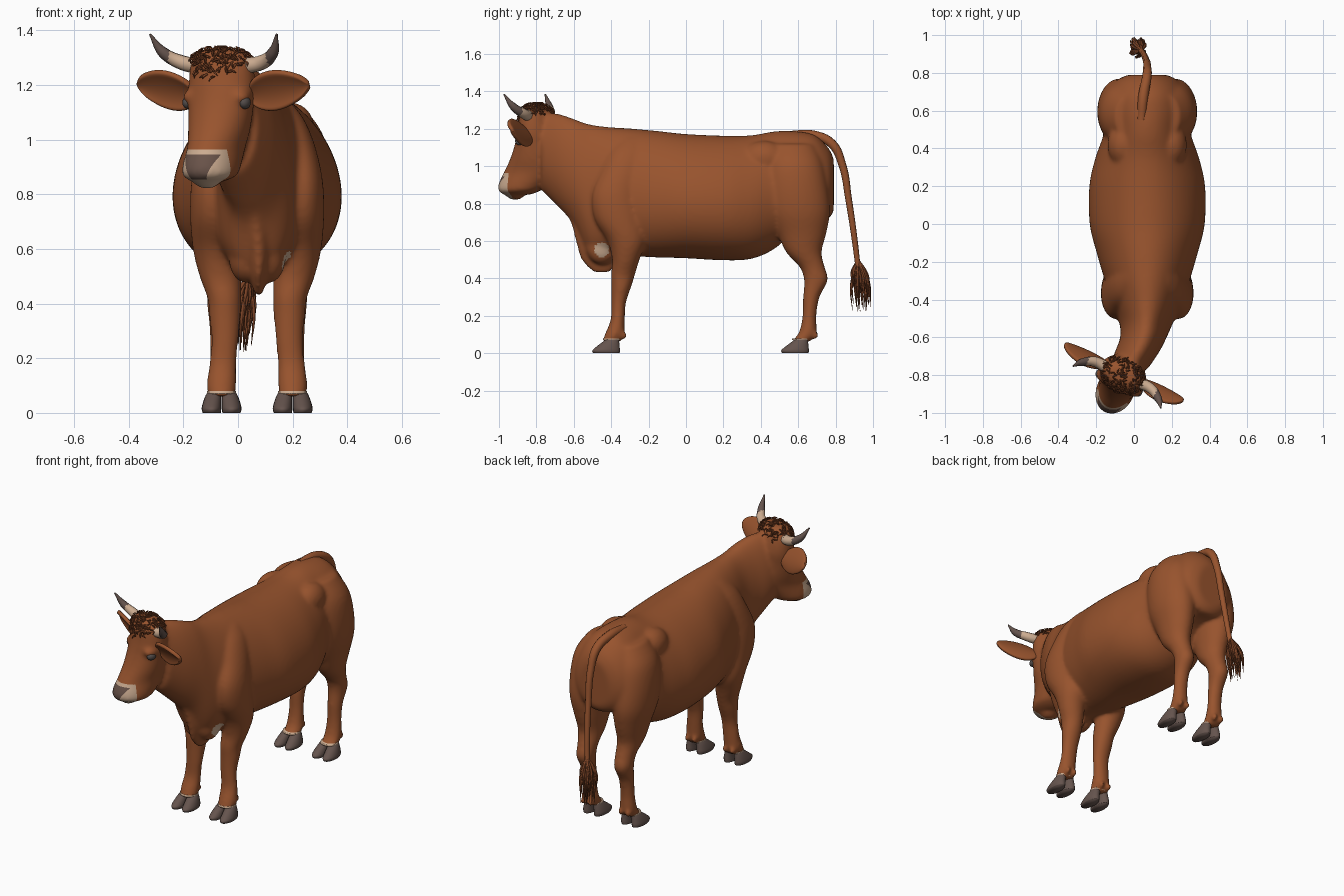
import bpy, bmesh, math, random
from mathutils import Matrix, Vector
from mathutils.bvhtree import BVHTree

random.seed(4)
default_cube = bpy.data.objects.get("Cube")
if default_cube:
    bpy.data.objects.remove(default_cube)

MID = 0.07                                   # the body's middle plane in x
HEAD = Matrix.Translation((-0.06, -0.8, 0)) @ Matrix.Rotation(math.radians(-25.5), 4, 'Z')


def material(name, colour):
    mat = bpy.data.materials.new(name)
    mat.use_nodes = True
    mat.diffuse_color = (*colour, 1)
    shader = mat.node_tree.nodes["Principled BSDF"]
    shader.inputs["Base Color"].default_value = (*colour, 1)
    shader.inputs["Roughness"].default_value = 0.8
    return mat


HIDE = material("red_brown_hide", (0.315, 0.088, 0.027))
HAIR = material("dark_brown_hair", (0.2, 0.056, 0.019))
CREAM = material("cream", (0.6, 0.41, 0.28))
NOSE = material("nose_grey_brown", (0.14, 0.085, 0.066))
HOOF = material("hoof_grey", (0.13, 0.088, 0.075))
EYE = material("eye_grey", (0.09, 0.075, 0.07))


def finish(name, mesh, *mats):
    """Wrap a mesh in a smooth-shaded object with the given materials."""
    obj = bpy.data.objects.new(name, mesh)
    bpy.context.collection.objects.link(obj)
    for mat in mats:
        mesh.materials.append(mat)
    mesh.shade_smooth()
    return obj


def finish_bmesh(name, bm, *mats):
    bmesh.ops.recalc_face_normals(bm, faces=bm.faces)
    mesh = bpy.data.meshes.new(name)
    bm.to_mesh(mesh)
    bm.free()
    return finish(name, mesh, *mats)


def evaluated_mesh(obj):
    """Bake an object's modifiers or curve into a mesh and remove the source."""
    graph = bpy.context.evaluated_depsgraph_get()
    mesh = bpy.data.meshes.new_from_object(obj.evaluated_get(graph))
    mesh.materials.clear()
    bpy.data.objects.remove(obj)
    return mesh


def refine(rows, steps=4):
    """Catmull-Rom interpolation between profile rows."""
    out = []
    last = len(rows) - 1
    for i in range(last):
        a, b, c, d = (rows[max(0, min(last, i + k))] for k in (-1, 0, 1, 2))
        for s in range(steps):
            t = s / steps
            out.append([q + 0.5 * t * (r - p + t * (2 * p - 5 * q + 4 * r - u + t * (3 * (q - r) + u - p)))
                        for p, q, r, u in zip(a, b, c, d)])
    return out + [rows[last]]


def loft(bm, rows, axis='z', place=Matrix(), sides=64, egg=0):
    """Skin ellipses; each row is position, centre, radius, centre, radius."""
    rings = []
    for t, c1, r1, c2, r2 in refine(rows):
        ring = []
        for k in range(sides):
            angle = math.tau * k / sides
            u = c1 + r1 * math.cos(angle) * (1 - egg * math.sin(angle))
            v = c2 + r2 * math.sin(angle)
            ring.append(bm.verts.new(place @ Vector((u, v, t) if axis == 'z' else (u, t, v))))
        rings.append(ring)
    for low, high in zip(rings, rings[1:]):
        for k in range(sides):
            n = (k + 1) % sides
            bm.faces.new((low[k], low[n], high[n], high[k]))
    bm.faces.new(rings[0][::-1])
    bm.faces.new(rings[-1])


def blob(bm, centre, radii, place=Matrix()):
    matrix = place @ Matrix.Translation(centre) @ Matrix.Diagonal((*radii, 1))
    bmesh.ops.create_uvsphere(bm, u_segments=24, v_segments=16, radius=1, matrix=matrix)


def tubes(name, paths, mats, place=Matrix(), steps=8, roundness=3):
    """Tapered tubes through points given as x, y, z, radius."""
    curve = bpy.data.curves.new(name, 'CURVE')
    curve.dimensions, curve.bevel_depth = '3D', 1
    curve.bevel_resolution, curve.resolution_u = roundness, steps
    curve.use_fill_caps = True
    for path in paths:
        spline = curve.splines.new('BEZIER')
        spline.bezier_points.add(len(path) - 1)
        for point, (x, y, z, r) in zip(spline.bezier_points, path):
            point.co, point.radius = place @ Vector((x, y, z)), r
            point.handle_left_type = point.handle_right_type = 'AUTO'
    source = bpy.data.objects.new(name + "_path", curve)
    bpy.context.collection.objects.link(source)
    return finish(name, evaluated_mesh(source), *mats)


# Torso and neck, from rump to nape, fuller below than above
bm = bmesh.new()
loft(bm, [(.79, MID, .1, .9, .14), (.76, MID, .16, .91, .19), (.69, MID, .2, .94, .225),
          (.6, MID, .22, .93, .255), (.48, MID, .228, .875, .312), (.35, MID, .272, .835, .33),
          (.2, MID, .304, .83, .333), (0, MID, .302, .84, .332), (-.15, MID, .266, .85, .338),
          (-.3, MID, .222, .86, .342), (-.42, MID, .18, .86, .35), (-.52, .065, .142, .875, .35),
          (-.6, .05, .122, .97, .283), (-.68, .015, .116, 1.03, .25), (-.77, -.03, .1, 1.08, .21)],
     axis='y', egg=0.13)
# Dewlap and brisket
loft(bm, [(.43, .075, .014, -.45, .045), (.5, .075, .03, -.46, .1), (.6, .075, .045, -.48, .11),
          (.72, .06, .045, -.52, .105), (.84, .03, .03, -.61, .1), (.95, .02, .03, -.64, .06)])
# Head, from poll to upper lip, with chin
loft(bm, [(1.33, 0, .06, 0, .035), (1.295, 0, .113, 0, .075), (1.2, 0, .128, .005, .097),
          (1.12, 0, .122, -.005, .107), (1.04, 0, .112, -.02, .124), (.97, 0, .098, -.045, .138),
          (.91, 0, .1, -.08, .134), (.87, 0, .097, -.1, .116), (.848, 0, .06, -.115, .075)], place=HEAD)
blob(bm, (0, -.125, .85), (.05, .05, .03), HEAD)
# Legs with dewclaws, chest muscles, hips, brows
FORE = [(.06, .13, .05, -.4, .05), (.11, .13, .054, -.38, .05), (.18, .125, .05, -.365, .038),
        (.27, .118, .05, -.36, .039), (.36, .118, .058, -.345, .054), (.42, .12, .062, -.337, .064),
        (.5, .135, .076, -.322, .073), (.6, .15, .085, -.318, .102), (.72, .16, .085, -.36, .13),
        (.85, .165, .075, -.375, .125), (.98, .145, .066, -.34, .11), (1.08, .11, .058, -.31, .1),
        (1.15, .07, .04, -.28, .08)]
HIND = [(.06, .13, .05, .61, .05), (.11, .13, .05, .65, .047), (.2, .13, .043, .66, .037),
        (.3, .13, .044, .67, .044), (.39, .13, .052, .695, .064), (.46, .13, .057, .675, .067),
        (.54, .135, .072, .63, .095), (.64, .14, .09, .62, .13), (.76, .147, .112, .605, .165),
        (.9, .147, .116, .59, .165), (1.02, .13, .11, .58, .15), (1.12, .1, .07, .57, .11)]
for side in (-1, 1):
    for leg, heel in ((FORE, -.335), (HIND, .69)):
        loft(bm, [(z, MID + side * dx, rx, y, ry) for z, dx, rx, y, ry in leg])
        for s in (-1, 1):
            blob(bm, (MID + side * .13 + s * .026, heel, .095), (.015, .02, .022))
    blob(bm, (MID + side * .045, -.45, .575), (.06, .085, .1))
    blob(bm, (MID + side * .125, .42, 1.04), (.085, .12, .095))
    blob(bm, (side * .097, -.037, 1.155), (.036, .045, .03), HEAD)

# Fuse the parts into one continuous skin
rough = finish_bmesh("rough_skin", bm)
remesh = rough.modifiers.new("fuse", 'REMESH')
remesh.mode, remesh.voxel_size = 'VOXEL', 0.011
relax = rough.modifiers.new("relax", 'SMOOTH')
relax.factor, relax.iterations = 0.5, 10
skin = evaluated_mesh(rough)

# Cut crisp borders for the pale muzzle and the nose pad, then colour by region
bm = bmesh.new()
bm.from_mesh(skin)
to_head = HEAD.inverted()
SLANT, PAD_LOW, PAD_HIGH = 0.45, 0.853, 0.945
borders = [((0, 0, .963), (0, 0, 1)), ((0, -.125, 0), (0, 1, 0)), ((0, 0, PAD_HIGH), (0, 0, 1)),
           ((0, 0, PAD_LOW), (0, 0, 1)), ((.03, 0, PAD_LOW), (1, 0, -SLANT)),
           ((-.03, 0, PAD_LOW), (1, 0, SLANT))]
for point, normal in borders:
    faces = [f for f in bm.faces if (p := to_head @ f.calc_center_median()).y < -.08 and p.z < 1]
    around = {v for f in faces for v in f.verts} | {e for f in faces for e in f.edges}
    bmesh.ops.bisect_plane(bm, geom=list(around) + faces, plane_co=HEAD @ Vector(point),
                           plane_no=HEAD.to_3x3() @ Vector(normal))
for face in bm.faces:
    centre = face.calc_center_median()
    p = to_head @ centre
    if p.y < -.125 and p.z < .963:
        pad = p.y < -.155 and PAD_LOW < p.z < PAD_HIGH and abs(p.x) < .03 + SLANT * (p.z - PAD_LOW)
        face.material_index = 2 if pad else 1
    elif MID < centre.x < .2 and math.hypot(centre.y + .45, centre.z - .553) < .04:
        face.material_index = 1               # pale brisket spot
surface = BVHTree.FromBMesh(bm)
finish_bmesh("body", bm, HIDE, CREAM, NOSE)

# Hooves: two claws and a pale coronet on each foot
for leg_name, toe_y in (("front", -.425), ("hind", .585)):
    for side_name, side in (("right", -1), ("left", 1)):
        foot = Matrix.Translation((MID + side * .13, toe_y, 0))
        claws, coronet = bmesh.new(), bmesh.new()
        for s in (-1, 1):
            loft(claws, [(0, s * .036, .033, 0, .07), (.015, s * .037, .036, -.002, .074),
                         (.035, s * .035, .034, .008, .062), (.058, s * .031, .03, .022, .046),
                         (.078, s * .026, .025, .034, .032)], place=foot, sides=20)
        loft(coronet, [(.07, 0, .053, .03, .05), (.08, 0, .053, .033, .05)], place=foot)
        finish_bmesh(f"{leg_name}_{side_name}_hoof", claws, HOOF)
        finish_bmesh(f"{leg_name}_{side_name}_coronet", coronet, CREAM)

# Horns, ears and eyes, mirrored across the turned head
for side_name, side in (("right", -1), ("left", 1)):
    path = [(side * .09, 0, 1.268, .031), (side * .165, 0, 1.283, .027),
            (side * .222, -.03, 1.318, .021), (side * .257, -.07, 1.385, .004)]
    horn = tubes(side_name + "_horn", [path], (CREAM, HOOF), HEAD, steps=12)
    for poly in horn.data.polygons:
        poly.material_index = int(abs((to_head @ poly.center).x) > .198)

    bm = bmesh.new()
    blob(bm, (side * .115, -.043, 1.135), (.02, .027, .023), HEAD)
    finish_bmesh(side_name + "_eye", bm, EYE)

    # Cupped leaf: the upper rim leans forward, the lower rim back
    bm = bmesh.new()
    grid = []
    for i in range(13):
        u = i / 12
        half = .012 + .06 * math.sin(math.pi * u ** 0.85) ** 0.7 if i < 12 else .006
        row = []
        for j in range(-5, 6):
            v = j / 5
            spot = Vector((side * (.1 + .25 * u), .015 - .3 * half * v * v - .5 * half * v,
                           1.16 + .04 * u + half * v))
            row.append(bm.verts.new(HEAD @ spot))
        grid.append(row)
    for a, b in zip(grid, grid[1:]):
        for k in range(len(a) - 1):
            bm.faces.new((a[k], a[k + 1], b[k + 1], b[k]))
    ear = finish_bmesh(side_name + "_ear", bm, HIDE)
    shell = ear.modifiers.new("thickness", 'SOLIDIFY')
    shell.thickness, shell.offset = 0.022, 0
    ear.modifiers.new("round", 'SUBSURF').levels = 1

# Curls over the poll, rooted on the skin
curls = []
crown = HEAD @ Vector((0, 0, 1.22))
while len(curls) < 230:
    ray = Vector((random.uniform(-1, 1), random.uniform(-1, .7), random.uniform(0, 1))).normalized()
    hit, normal, _, _ = surface.ray_cast(crown + HEAD.to_3x3() @ ray * .4, -(HEAD.to_3x3() @ ray))
    if hit is None:
        continue
    root = to_head @ hit
    if root.z < 1.205 + .65 * abs(root.x) or root.y > .08:
        continue
    sweep = normal.cross(Vector([random.gauss(0, 1) for _ in range(3)])).normalized() * .012
    curls.append([(*hit, .004), (*(hit + normal * .01 + sweep), .004),
                  (*(hit + normal * .009 + sweep * 2), .001)])
tubes("poll_curls", curls, (HAIR,), steps=3, roundness=0)

# Tail and its tuft
tubes("tail", [[(.04, .55, 1.165, .025), (.05, .68, 1.165, .027), (.068, .78, 1.12, .025),
                (.07, .835, 1.01, .021), (.063, .87, .82, .018), (.05, .9, .62, .016),
                (.035, .92, .46, .014)]], (HIDE,))
strands = []
for _ in range(90):
    angle, spread = random.uniform(0, math.tau), random.uniform(.2, 1)
    dx, dy = spread * math.cos(angle), spread * math.sin(angle)
    drop = random.uniform(.1, .27)
    strands.append([(.037, .92, .5, .006), (.022 + .048 * dx, .932 + .052 * dy, .48 - drop * .45, .007),
                    (.015 + .045 * dx, .942 + .054 * dy, .49 - drop, .001)])
tubes("tail_tuft", strands, (HAIR,), steps=4, roundness=0)
